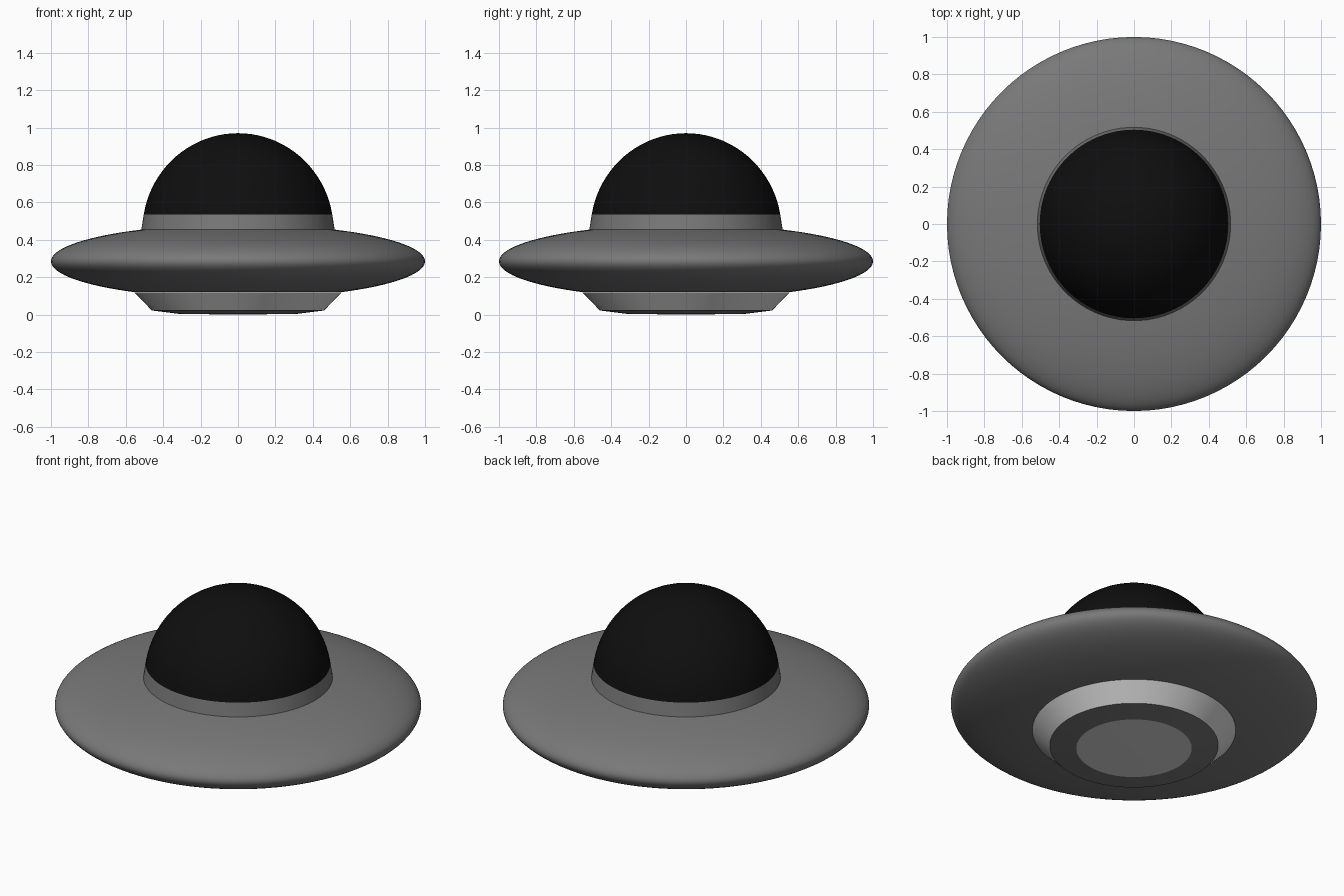
import bpy, bmesh, math

if "Cube" in bpy.data.objects:
    bpy.data.objects.remove(bpy.data.objects["Cube"])

SEGMENTS = 96


def material(name, rgb):
    m = bpy.data.materials.new(name)
    m.diffuse_color = (*rgb, 1.0)
    m.use_nodes = True
    m.node_tree.nodes["Principled BSDF"].inputs["Base Color"].default_value = m.diffuse_color
    return m


GREY = material("hull grey", (0.19, 0.19, 0.19))
PALE = material("pale metal", (0.70, 0.70, 0.70))
BLACK = material("dark glass", (0.0045, 0.0045, 0.0045))


def lathe(name, profile, mat, angle=30):
    """Spin an (r, z) profile, listed bottom to top, around the z axis."""
    bm = bmesh.new()
    verts = [bm.verts.new((r, 0, z)) for r, z in profile]
    edges = [bm.edges.new(pair) for pair in zip(verts, verts[1:])]
    bmesh.ops.spin(bm, geom=verts + edges, cent=(0, 0, 0), axis=(0, 0, 1),
                   angle=math.tau, steps=SEGMENTS, use_duplicate=False)
    bmesh.ops.remove_doubles(bm, verts=bm.verts[:], dist=1e-5)
    bmesh.ops.recalc_face_normals(bm, faces=bm.faces[:])
    # Open profiles: make sure each face points away from the model's middle
    if sum(f.normal.dot(f.calc_center_median() - CENTRE) * f.calc_area() for f in bm.faces) < 0:
        bmesh.ops.reverse_faces(bm, faces=bm.faces[:])
    mesh = bpy.data.meshes.new(name)
    bm.to_mesh(mesh)
    bm.free()
    mesh.materials.append(mat)
    obj = bpy.data.objects.new(name, mesh)
    bpy.context.collection.objects.link(obj)
    bpy.ops.object.select_all(action='DESELECT')
    obj.select_set(True)
    bpy.context.view_layer.objects.active = obj
    bpy.ops.object.shade_smooth_by_angle(angle=math.radians(angle))
    return obj


from mathutils import Vector
CENTRE = Vector((0, 0, 0.3))


def ellipse(rx, rz, z0, start, end, steps):
    """Profile points on an ellipse between two heights given as angles."""
    return [(rx * math.cos(a), z0 + rz * math.sin(a))
            for a in (start + (end - start) * i / steps for i in range(steps + 1))]


# Saucer hull, open where the dome and the base meet it
lathe("saucer_hull", ellipse(1.0, 0.198, 0.285, -math.acos(0.55), math.acos(0.515), 40), GREY)

# Sloped skirt, ring and round plate under the hull
lathe("base_skirt", [(0.46, 0.022), (0.555, 0.118)], PALE)
lathe("base_ring", [(0.315, 0.004), (0.46, 0.022)], GREY)
lathe("base_plate", [(0, 0), (0.315, 0.004)], PALE)

# Collar and glass dome
lathe("dome_collar", [(0.518, 0.448), (0.504, 0.535)], GREY)
dome = ellipse(0.511, 0.52, 0.45, math.asin(0.085 / 0.52), math.pi / 2, 20)
dome[-1] = (0, 0.97)
lathe("glass_dome", dome, BLACK)
